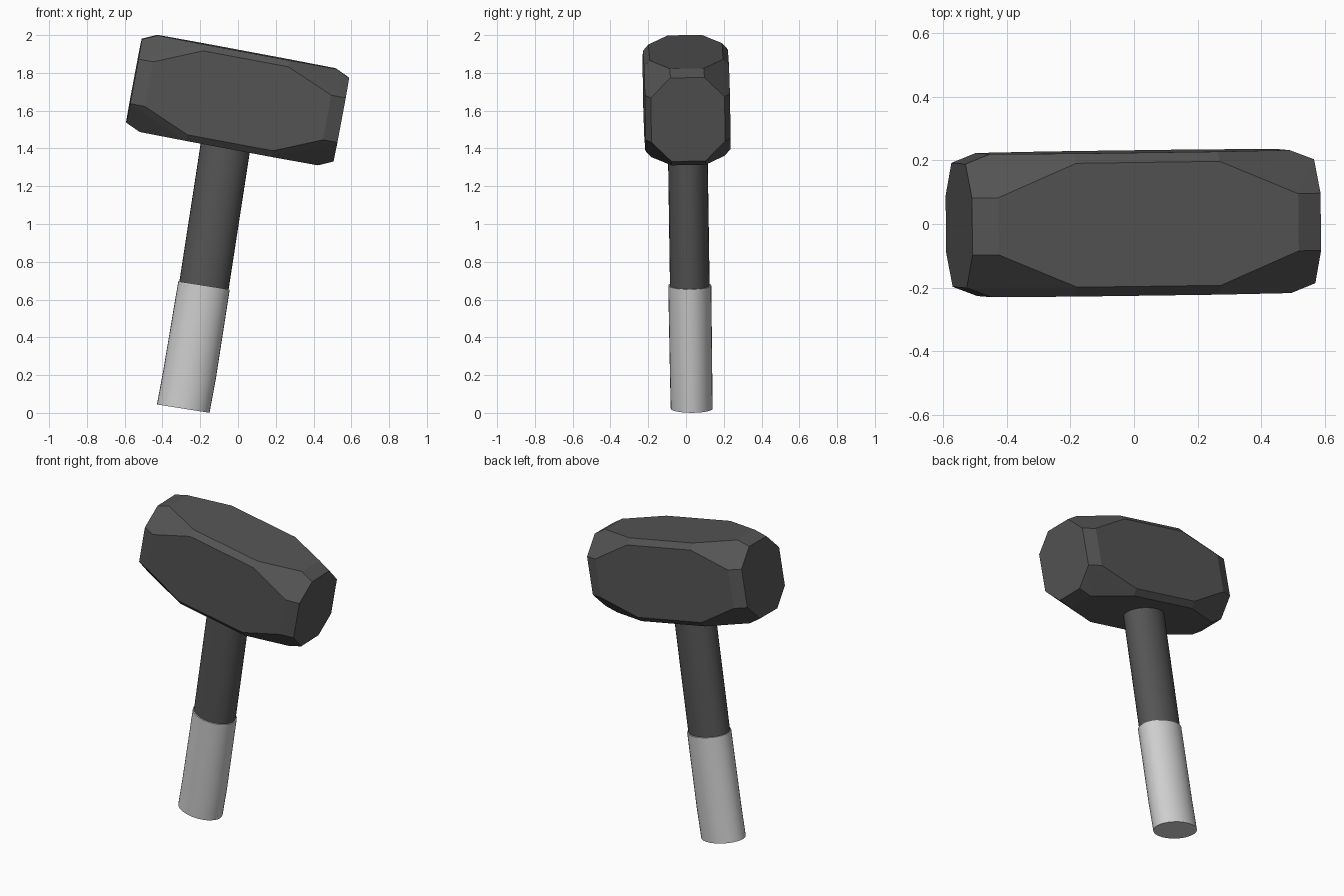
import bpy, bmesh, math
from mathutils import Matrix, Vector

if "Cube" in bpy.data.objects:
    bpy.data.objects.remove(bpy.data.objects["Cube"])


def material(name, rgb):
    m = bpy.data.materials.new(name)
    m.diffuse_color = (*rgb, 1)
    m.use_nodes = True
    m.node_tree.nodes["Principled BSDF"].inputs["Base Color"].default_value = m.diffuse_color
    return m


DARK = material("dark iron", (0.09, 0.09, 0.09))
LIGHT = material("light grip wrap", (0.62, 0.62, 0.62))


def finish(bm, name, mat):
    bmesh.ops.recalc_face_normals(bm, faces=bm.faces[:])
    me = bpy.data.meshes.new(name)
    bm.to_mesh(me)
    bm.free()
    ob = bpy.data.objects.new(name, me)
    bpy.context.collection.objects.link(ob)
    me.materials.append(mat)
    return ob


def tube(name, rings, mat, sides=32, lean=math.radians(9)):
    """Elliptical tube; every ring is (x, y, z, half width, half depth)."""
    bm = bmesh.new()
    rot = Matrix.Rotation(lean, 3, 'Y')
    loops = []
    for x, y, z, rx, ry in rings:
        loop = []
        for i in range(sides):
            a = 2 * math.pi * i / sides
            p = rot @ Vector((rx * math.cos(a), ry * math.sin(a), 0))
            loop.append(bm.verts.new(p + Vector((x, y, z))))
        loops.append(loop)
    for lo, hi in zip(loops, loops[1:]):
        for i in range(sides):
            j = (i + 1) % sides
            bm.faces.new((lo[i], lo[j], hi[j], hi[i]))
    bm.faces.new(loops[0][::-1])
    bm.faces.new(loops[-1])
    ob = finish(bm, name, mat)
    bpy.ops.object.select_all(action='DESELECT')
    ob.select_set(True)
    bpy.context.view_layer.objects.active = ob
    bpy.ops.object.shade_smooth_by_angle(angle=math.radians(30))
    return ob


# Head: hull of six octagonal faces, one corner mirrored to all eight
corner = [(0.48, 0.09, 0.26), (0.23, 0.195, 0.26),      # top and bottom
          (0.48, 0.225, 0.12), (0.23, 0.225, 0.226),    # front and back
          (0.558, 0.09, 0.225), (0.558, 0.195, 0.12)]   # striking faces
bm = bmesh.new()
for sx in (-1, 1):
    for sy in (-1, 1):
        for sz in (-1, 1):
            for x, y, z in corner:
                bm.verts.new((sx * x, sy * y, sz * z))
bmesh.ops.convex_hull(bm, input=bm.verts[:])
bmesh.ops.dissolve_limit(bm, angle_limit=math.radians(1),
                         verts=bm.verts[:], edges=bm.edges[:])
pose = (Matrix.Translation((-0.002, 0.003, 1.656))
        @ Matrix.Rotation(math.radians(0.6), 4, 'Z')
        @ Matrix.Rotation(math.radians(1), 4, 'X')
        @ Matrix.Rotation(math.radians(10.6), 4, 'Y'))
bm.transform(pose)
finish(bm, "hammer_head", DARK)

# Shaft: runs from inside the grip up into the head
tube("shaft", [(-0.19, 0.021, 0.61, 0.132, 0.105),
               (-0.045, 0.007, 1.55, 0.132, 0.105)], DARK)

# Grip: slightly thicker sleeve with a small bend near the bottom
tube("grip", [(-0.29, 0.03, 0.0225, 0.141, 0.111),
              (-0.256, 0.027, 0.205, 0.141, 0.112),
              (-0.18, 0.02, 0.675, 0.138, 0.114)], LIGHT)
